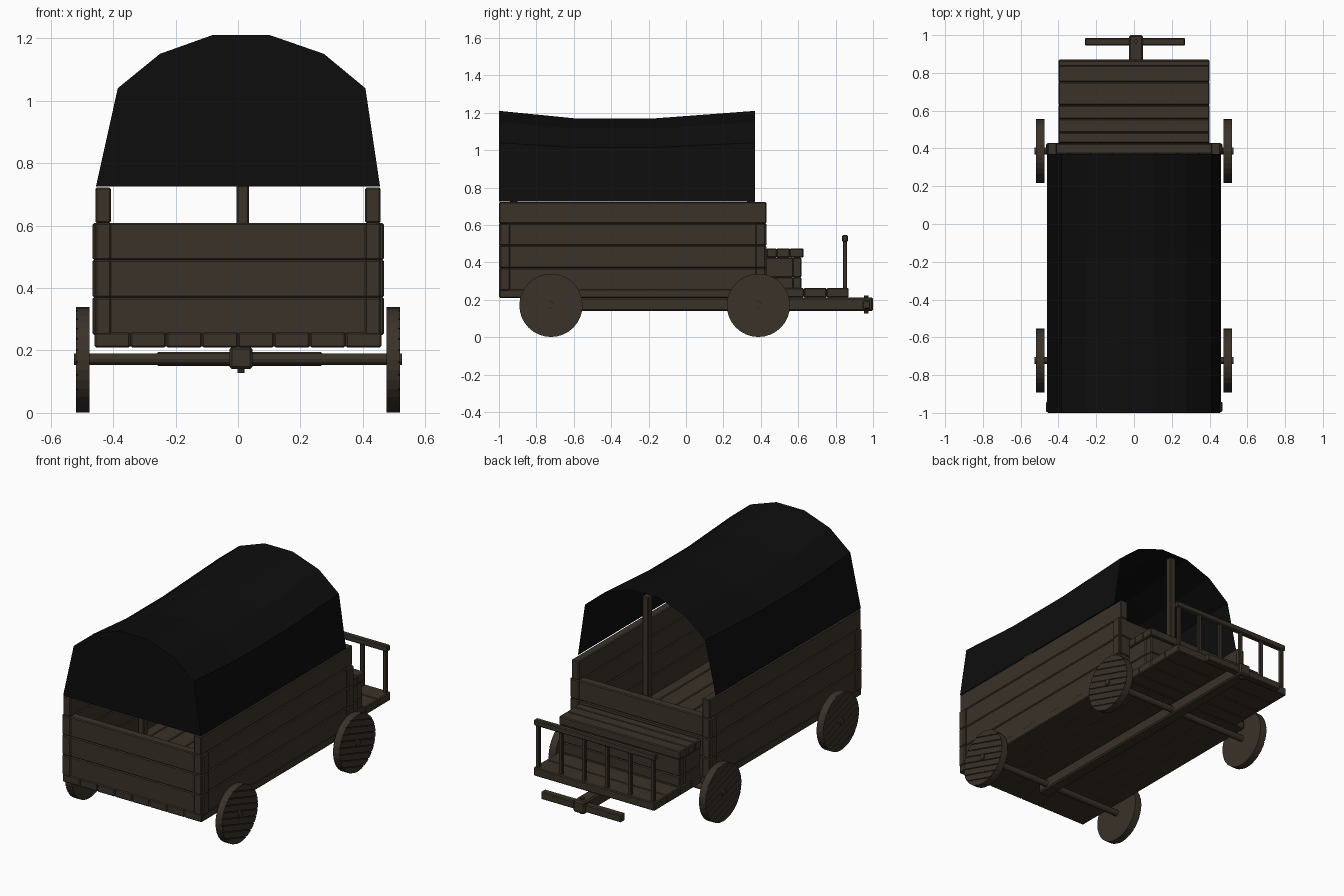
import bpy, bmesh, math
from mathutils import Vector, Matrix

if "Cube" in bpy.data.objects:
    bpy.data.objects.remove(bpy.data.objects["Cube"])


def material(name, rgb):
    m = bpy.data.materials.new(name)
    m.diffuse_color = (*rgb, 1)
    m.use_nodes = True
    m.node_tree.nodes["Principled BSDF"].inputs["Base Color"].default_value = m.diffuse_color
    return m


WOOD = material("dark wood", (0.042, 0.032, 0.022))
CLOTH = material("black canvas", (0.004, 0.004, 0.004))


def finish(bm, name, mat, bevel=0.0):
    me = bpy.data.meshes.new(name)
    bm.to_mesh(me)
    bm.free()
    ob = bpy.data.objects.new(name, me)
    bpy.context.collection.objects.link(ob)
    me.materials.append(mat)
    if bevel:
        mod = ob.modifiers.new("bevel", 'BEVEL')
        mod.width = bevel
        mod.segments = 1
    return ob


def box(name, x0, x1, y0, y1, z0, z1, bevel=0.005):
    bm = bmesh.new()
    bmesh.ops.create_cube(bm, size=1)
    for v in bm.verts:
        v.co = ((x0 + x1) / 2 + v.co.x * (x1 - x0),
                (y0 + y1) / 2 + v.co.y * (y1 - y0),
                (z0 + z1) / 2 + v.co.z * (z1 - z0))
    return finish(bm, name, WOOD, bevel)


def cylinder(bm, x0, x1, r, y, z, n=32):
    mat = Matrix.Translation(((x0 + x1) / 2, y, z)) @ Matrix.Rotation(math.pi / 2, 4, 'Y')
    bmesh.ops.create_cone(bm, cap_ends=True, segments=n, radius1=r, radius2=r,
                          depth=abs(x1 - x0), matrix=mat)


# wagon floor: eight lengthwise planks
w = 0.92 / 8
for i in range(8):
    box("floor_plank", -0.46 + i * w, -0.46 + (i + 1) * w, -1.0, 0.43, 0.21, 0.257)

# side walls: four boards each; end walls: three boards each
LEVELS = [0.25, 0.37, 0.49, 0.608, 0.722]
for z0, z1 in zip(LEVELS, LEVELS[1:]):
    for s in (-1, 1):
        a, b = sorted((s * 0.407, s * 0.457))
        box("side_board", a, b, -1.0, 0.43, z0, z1)
for z0, z1 in zip(LEVELS[:3], LEVELS[1:4]):
    box("front_board", -0.466, 0.468, -0.995, -0.942, z0, z1)
    box("rear_board", -0.466, 0.468, 0.372, 0.425, z0, z1)

# centre posts holding the cover
box("front_post", -0.005, 0.035, -0.94, -0.90, 0.25, 1.17)
box("rear_post", -0.005, 0.035, 0.325, 0.365, 0.25, 1.19)

# canvas cover: sagging arch, closed at the front, open at the rear
ARCH = [(-0.455, 0.725), (-0.385, 1.04), (-0.25, 1.15), (-0.082, 1.21),
        (0.102, 1.21), (0.275, 1.15), (0.408, 1.04), (0.455, 0.725)]
bm = bmesh.new()
rows = []
for y, k in ((-1.0, 1), (-0.6, 0.918), (-0.16, 0.918), (0.37, 1)):
    rows.append([bm.verts.new((x, y, 0.725 + (z - 0.725) * k)) for x, z in ARCH])
for a, b in zip(rows, rows[1:]):
    for i in range(len(ARCH) - 1):
        bm.faces.new((a[i], b[i], b[i + 1], a[i + 1]))
bm.faces.new(rows[0])
bmesh.ops.recalc_face_normals(bm, faces=bm.faces)
finish(bm, "canvas_cover", CLOTH)

# driver's seat box with plank top
for z0, z1 in ((0.22, 0.32), (0.32, 0.425)):
    box("seat_box_board", -0.39, 0.39, 0.57, 0.618, z0, z1)
    for a, b in ((-0.395, -0.35), (0.35, 0.395)):
        box("seat_box_side", a, b, 0.425, 0.575, z0, z1)
for y0, y1 in ((0.43, 0.485), (0.485, 0.555), (0.555, 0.628)):
    box("seat_plank", -0.40, 0.40, y0, y1, 0.425, 0.475)

# footboard and railing
for y0, y1 in ((0.425, 0.52), (0.52, 0.63), (0.63, 0.752), (0.752, 0.87)):
    box("footboard_plank", -0.40, 0.40, y0, y1, 0.212, 0.262)
for i in range(6):
    x = -0.38 + i * 0.152
    box("railing_post", x - 0.011, x + 0.011, 0.84, 0.86, 0.26, 0.52, 0.003)
box("railing_top", -0.40, 0.40, 0.835, 0.866, 0.51, 0.545)

# draw beam, crossbar and pin
box("draw_beam", -0.027, 0.047, -0.79, 1.0, 0.14, 0.212, 0.008)
box("crossbar", -0.26, 0.27, 0.945, 0.985, 0.15, 0.195)
bm = bmesh.new()
bmesh.ops.create_cone(bm, cap_ends=True, segments=10, radius1=0.012, radius2=0.012,
                      depth=0.095, matrix=Matrix.Translation((0.01, 0.965, 0.175)))
finish(bm, "crossbar_pin", WOOD)

# axles and plank wheels
R = 0.169
for y in (-0.722, 0.387):
    bm = bmesh.new()
    cylinder(bm, -0.526, 0.526, 0.019, y, 0.172, 12)
    finish(bm, "axle", WOOD)
    for s in (-1, 1):
        bm = bmesh.new()
        cylinder(bm, s * 0.475, s * 0.514, R, y, R + 0.001)
        finish(bm, "wheel_core", WOOD)
        # outer face split into slanted planks with narrow grooves
        n = 9
        normal = Vector((0, math.sin(0.3), math.cos(0.3)))
        centre = Vector((0, y, R + 0.001))
        for i in range(n):
            lo, hi = (-R + 2 * R * (i + d) / n for d in (0, 1))
            bm = bmesh.new()
            cylinder(bm, s * 0.500, s * 0.519, R, y, R + 0.001)
            for d, sign in ((lo + 0.002, -1), (hi - 0.002, 1)):
                cut = bmesh.ops.bisect_plane(
                    bm, geom=bm.verts[:] + bm.edges[:] + bm.faces[:],
                    plane_co=centre + normal * d, plane_no=normal * sign,
                    clear_outer=True)
                edges = [e for e in cut["geom_cut"] if isinstance(e, bmesh.types.BMEdge)]
                if edges:
                    bmesh.ops.holes_fill(bm, edges=bm.edges[:], sides=0)
            bmesh.ops.recalc_face_normals(bm, faces=bm.faces)
            finish(bm, "wheel_plank", WOOD)
